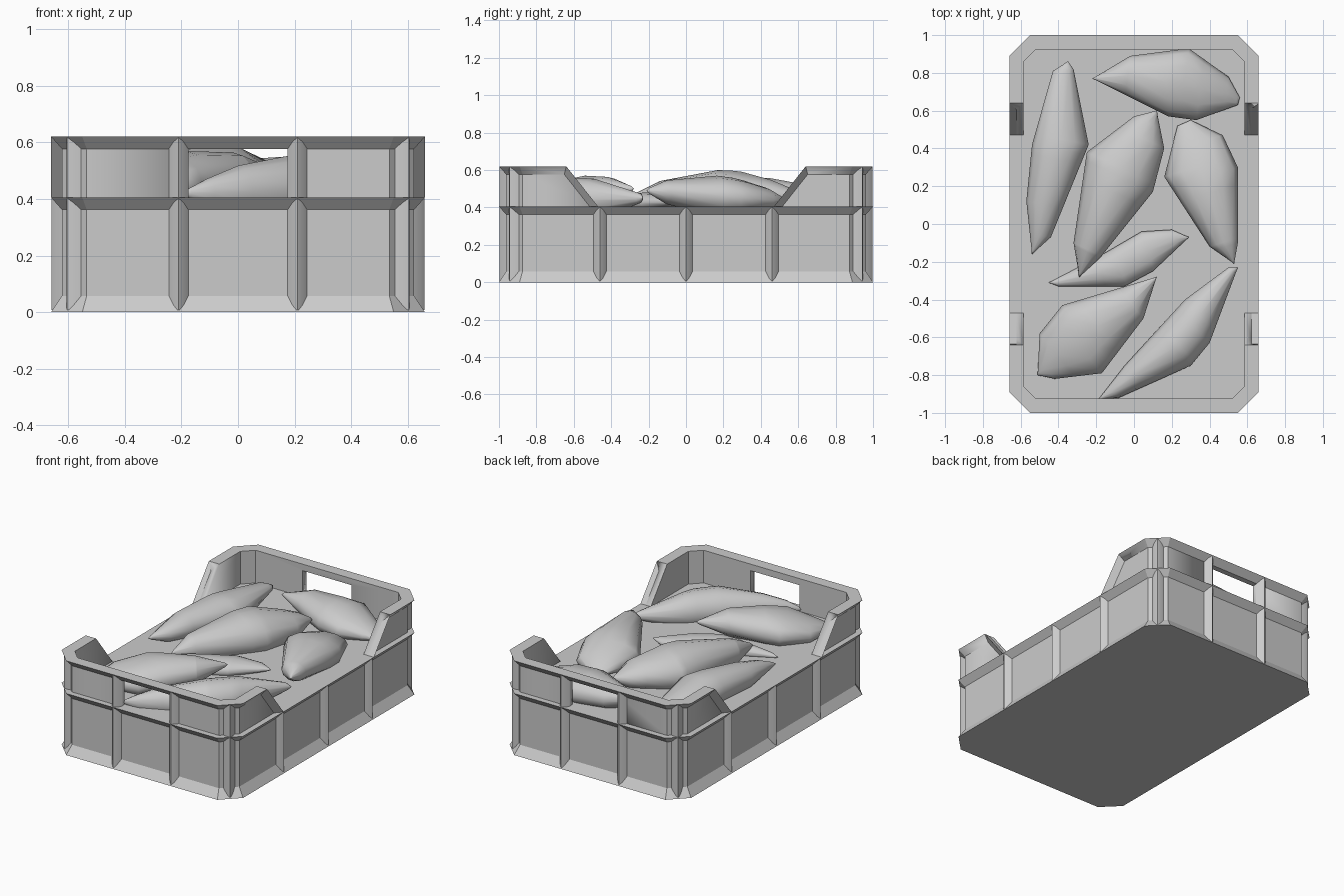
import bpy, math
from mathutils import Vector

if "Cube" in bpy.data.objects:
    bpy.data.objects.remove(bpy.data.objects["Cube"])

grey = bpy.data.materials.new("plain_grey")
grey.use_nodes = True
grey.diffuse_color = (0.6, 0.6, 0.6, 1)
shader = next(n for n in grey.node_tree.nodes if n.type == "BSDF_PRINCIPLED")
shader.inputs["Base Color"].default_value = grey.diffuse_color

HALF_X, HALF_Y, CHAMFER = 0.66, 1.0, 0.11
LEDGE, RIM = 0.405, 0.62          # top of the lower tier and of the upper tier
INSET, WALL = 0.038, 0.075        # panel recess and wall thickness
LIP = 0.043                       # height of the flared lips


def make_object(name, verts, faces, angle=30):
    mesh = bpy.data.meshes.new(name)
    mesh.from_pydata([tuple(v) for v in verts], [], faces)
    mesh.materials.append(grey)
    obj = bpy.data.objects.new(name, mesh)
    bpy.context.collection.objects.link(obj)
    bpy.ops.object.select_all(action="DESELECT")
    obj.select_set(True)
    bpy.context.view_layer.objects.active = obj
    bpy.ops.object.mode_set(mode="EDIT")
    bpy.ops.mesh.select_all(action="SELECT")
    bpy.ops.mesh.normals_make_consistent(inside=False)
    bpy.ops.object.mode_set(mode="OBJECT")
    bpy.ops.object.shade_smooth_by_angle(angle=math.radians(angle))
    return obj


def loft(name, rings, looped=False, angle=30):
    """Skin equal rings, either capped at both ends or joined end to end."""
    n = len(rings[0])
    verts = [v for ring in rings for v in ring]
    count = len(rings)
    faces = []
    for r in range(count if looped else count - 1):
        a, b = r * n, (r + 1) % count * n
        for i in range(n):
            j = (i + 1) % n
            faces.append((a + i, a + j, b + j, b + i))
    if not looped:
        faces += [tuple(range(n)), tuple(range((count - 1) * n, count * n))]
    return make_object(name, verts, faces, angle)


def octagon(inset, z):
    x, y = HALF_X - inset, HALF_Y - inset
    c = CHAMFER - inset * (2 - math.sqrt(2))
    quarter = [(x, y - c), (x - c, y)]
    pts = quarter + [(-a, b) for a, b in reversed(quarter)]
    pts += [(-a, -b) for a, b in pts]
    return [(a, b, z) for a, b in pts]


def cut(target, cutter):
    cutter.hide_render = True
    mod = target.modifiers.new("opening", "BOOLEAN")
    mod.operation, mod.solver, mod.object = "DIFFERENCE", "EXACT", cutter
    bpy.context.view_layer.objects.active = target
    bpy.ops.object.modifier_apply(modifier=mod.name)
    bpy.data.objects.remove(cutter)


# Lower tier with flared lips and a flat fill on top
loft("crate_base", [octagon(0, 0), octagon(INSET, 0.058),
                    octagon(INSET, LEDGE - LIP), octagon(0, LEDGE)])

# Upper tier wall
upper = loft("crate_upper_wall", [octagon(INSET, LEDGE), octagon(INSET, RIM - LIP),
                                  octagon(0, RIM), octagon(WALL, RIM),
                                  octagon(WALL, LEDGE)], looped=True)


def slope_y(z):
    return 0.47 + 0.17 * (z - LEDGE) / (RIM - LEDGE)


# Sloping side openings and end windows
low, high = LEDGE - 0.1, RIM + 0.1
section = [(-slope_y(low), low), (slope_y(low), low),
           (slope_y(high), high), (-slope_y(high), high)]
cut(upper, loft("side_cutter", [[(x, y, z) for y, z in section] for x in (-1, 1)]))
window = [(-0.177, low), (0.177, low), (0.177, RIM - LIP), (-0.177, RIM - LIP)]
cut(upper, loft("window_cutter", [[(x, y, z) for x, z in window] for y in (-2, 2)]))

# Sloping lips at the ends of the side openings
for sx in (-1, 1):
    for sy in (-1, 1):
        rings = []
        for z in (LEDGE, RIM):
            y = slope_y(z)
            rings.append([(sx * HALF_X, sy * y, z),
                          (sx * (HALF_X - INSET), sy * y, z),
                          (sx * (HALF_X - INSET), sy * (y + 0.045), z)])
        loft("slope_lip", rings)


def rib(name, x, y, normal, z0, z1):
    out = Vector((*normal, 0)).normalized()
    side = Vector((-out.y, out.x, 0))
    foot = Vector((x, y, 0)) - out * (INSET + 0.002)
    shape = [(-1, 0), (-0.5, 0.62), (0, 1), (0.5, 0.62), (1, 0)]
    rings = [[foot + side * s * 0.036 + out * d * INSET + Vector((0, 0, z))
              for s, d in shape] for z in (z0, z1)]
    loft(name, rings, angle=50)


# Ribs on the ends, corners and sides
for sx in (-1, 1):
    for sy in (-1, 1):
        for tier, z0, z1 in (("lower", 0.008, LEDGE - 0.003),
                             ("upper", LEDGE, RIM - 0.003)):
            rib(tier + "_end_rib", sx * 0.21, sy * HALF_Y, (0, sy), z0, z1)
            rib(tier + "_corner_rib", sx * (HALF_X - CHAMFER / 2),
                sy * (HALF_Y - CHAMFER / 2), (sx, sy), z0, z1)
    for y in (-0.46, 0, 0.46):
        rib("side_rib", sx * HALF_X, y, (sx, 0), 0.008, LEDGE - 0.003)


def offset_at(t, pts):
    for (t0, w0), (t1, w1) in zip(pts, pts[1:]):
        if t <= t1:
            return w0 + (w1 - w0) * (t - t0) / max(t1 - t0, 1e-6)
    return 0


def tuber(start, end, left, right, tips, peak, sides=12):
    """Tapered body following a left and a right outline in plan (hundredths)."""
    a, b = Vector(start) / 100, Vector(end) / 100
    axis = b - a
    across = Vector((-axis.y, axis.x)).normalized()

    def outline(points):
        rel = [Vector(p) / 100 - a for p in points]
        mid = sorted((r.dot(axis) / axis.length_squared, r.dot(across)) for r in rel)
        return [(0, 0)] + mid + [(1, 0)]

    lo, ro = outline(left), outline(right)
    stations = sorted({round(t, 3) for t, _ in lo + ro} | {0.02, 0.5, 0.98})
    rings = []
    for t in stations:
        wl, wr = offset_at(t, lo), offset_at(t, ro)
        centre = a + axis * t + across * (wl + wr) / 2
        half = max((wl - wr) / 2, 0.002)
        zc = tips[0] + (tips[1] - tips[0]) * t
        rise = (peak - sum(tips) / 2) * max(math.sin(math.pi * t), 0.001) ** 0.7
        ring = []
        for k in range(sides):
            ang = math.tau * k / sides
            p = centre + across * half * math.cos(ang)
            ring.append((p.x, p.y, zc + rise * math.sin(ang)))
        rings.append(ring)
    loft("tuber", rings, angle=60)


# Tubers lying on the fill
tuber((-54, -16), (-35, 86), [(-57, 12), (-54, 42), (-43, 81)],
      [(-44, -7), (-24, 42), (-32, 82)], (0.45, 0.46), 0.56)
tuber((-22, 77), (56, 67), [(-2, 89), (29, 93), (50, 78)],
      [(18, 57), (33, 55), (55, 63)], (0.47, 0.43), 0.55)
tuber((-29, -28), (12, 60), [(-32, -10), (-25, 38), (0, 57)],
      [(-18, -18), (10, 17), (16, 40)], (0.46, 0.46), 0.6)
tuber((53, -21), (30, 55), [(40, -12), (16, 25), (23, 52)],
      [(55, -10), (55, 30), (47, 47)], (0.49, 0.43), 0.57)
tuber((-45, -31), (29, -7), [(-20, -18), (4, -4), (20, -3)],
      [(-40, -33), (-5, -33), (10, -25)], (0.41, 0.43), 0.48)
tuber((-51, -80), (12, -28), [(-50, -58), (-38, -43), (-8, -34)],
      [(-42, -82), (-17, -79), (5, -50)], (0.43, 0.5), 0.57)
tuber((-19, -93), (55, -23), [(-5, -75), (27, -40), (50, -23)],
      [(-8, -92), (30, -75), (40, -63)], (0.42, 0.45), 0.56)
